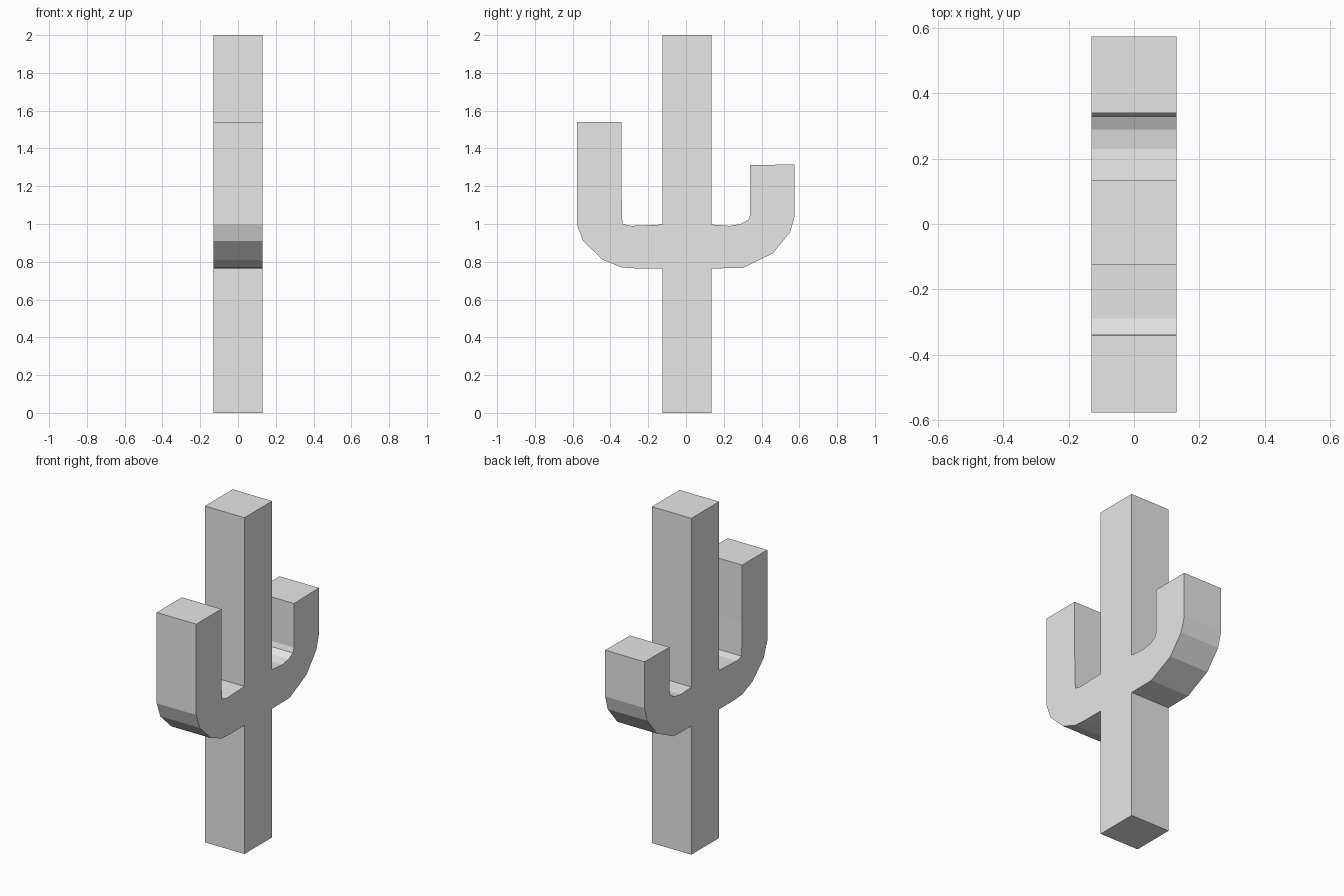
import bpy
import bmesh

cube = bpy.data.objects.get("Cube")
if cube:
    bpy.data.objects.remove(cube, do_unlink=True)

HALF_WIDTH = 0.13
BACK, FRONT = 0.135, -0.125   # trunk faces along y

grey = bpy.data.materials.new("light_grey")
grey.use_nodes = True
colour = (0.8, 0.8, 0.8, 1)
grey.diffuse_color = colour
grey.node_tree.nodes["Principled BSDF"].inputs["Base Color"].default_value = colour


def slab(name, outline, open_at=None):
    """Extrude a (y, z) outline across x, dropping the hidden face at y = open_at."""
    bm = bmesh.new()
    face = bm.faces.new([bm.verts.new((-HALF_WIDTH, y, z)) for y, z in outline])
    result = bmesh.ops.extrude_face_region(bm, geom=[face], use_keep_orig=True)
    moved = [g for g in result["geom"] if isinstance(g, bmesh.types.BMVert)]
    bmesh.ops.translate(bm, verts=moved, vec=(2 * HALF_WIDTH, 0, 0))
    bmesh.ops.recalc_face_normals(bm, faces=bm.faces)
    if open_at is not None:
        hidden = [f for f in bm.faces
                  if all(abs(v.co.y - open_at) < 1e-4 for v in f.verts)]
        bmesh.ops.delete(bm, geom=hidden, context="FACES_ONLY")
    mesh = bpy.data.meshes.new(name)
    bm.to_mesh(mesh)
    bm.free()
    mesh.materials.append(grey)
    obj = bpy.data.objects.new(name, mesh)
    bpy.context.collection.objects.link(obj)
    return obj


# Upright trunk
slab("trunk", [(FRONT, 0), (BACK, 0), (BACK, 2), (FRONT, 2)])

# Taller front arm: outer bend, flat tip, then tight inner corner
slab("front_arm", [
    (FRONT, 0.765), (-0.265, 0.765), (-0.34, 0.77), (-0.44, 0.81),
    (-0.545, 0.91), (-0.578, 1.0), (-0.578, 1.54), (-0.342, 1.54),
    (-0.342, 1.2), (-0.337, 1.0), (-0.29, 0.99), (FRONT, 0.997),
], FRONT)

# Shorter back arm: outer bend, flat tip, then rounded inner corner
slab("back_arm", [
    (BACK, 0.765), (0.3, 0.767), (0.46, 0.845), (0.55, 0.955),
    (0.575, 1.04), (0.575, 1.315), (0.34, 1.312), (0.34, 1.05),
    (0.33, 1.022), (0.29, 1.0), (0.23, 0.99), (BACK, 0.997),
], BACK)
